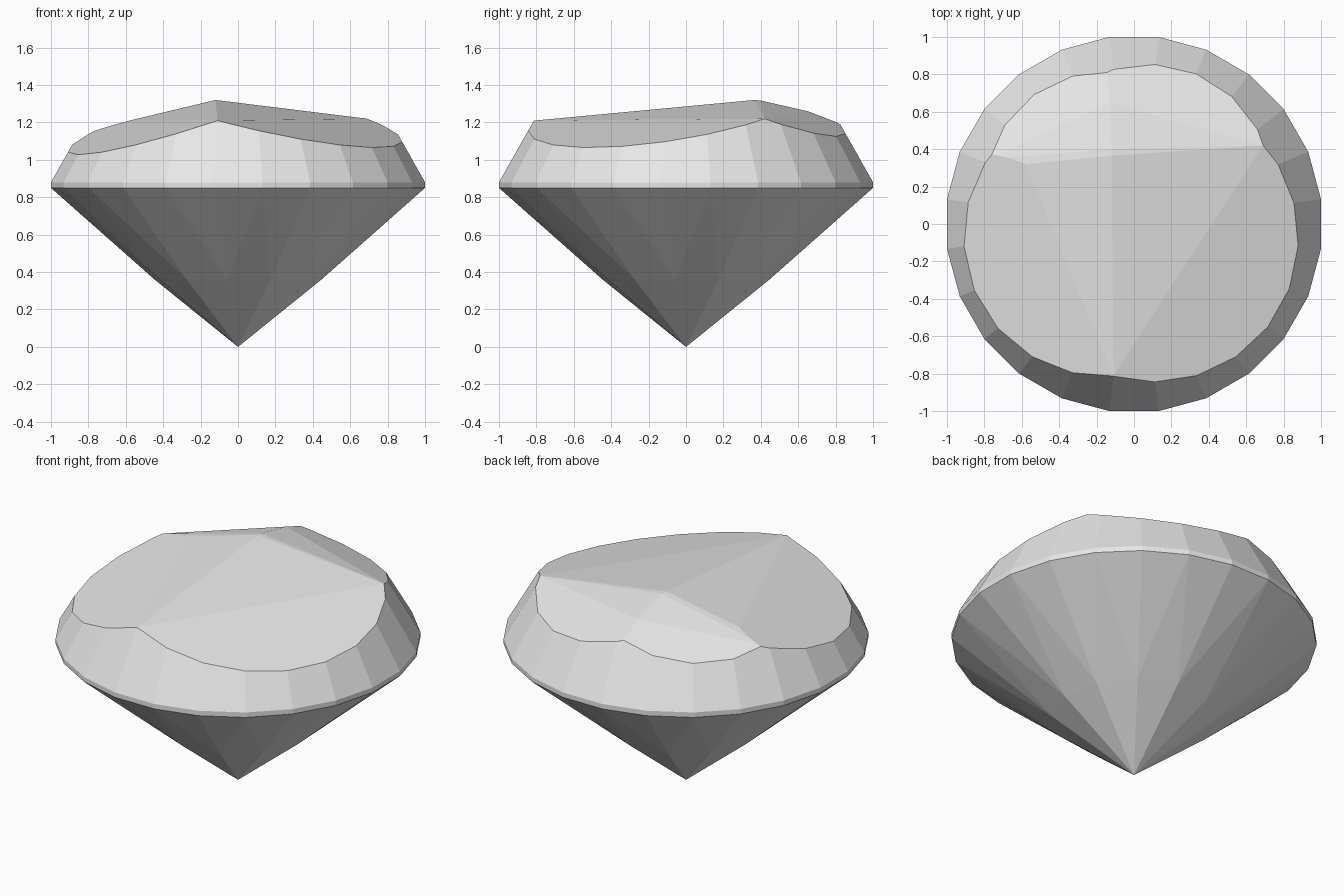
import bpy
import bmesh
from math import cos, sin, radians
from mathutils import Vector

cube = bpy.data.objects.get("Cube")
if cube:
    bpy.data.objects.remove(cube, do_unlink=True)

SIDES = 24
RADIUS = 1 / cos(radians(7.5))
GIRDLE_LOW, GIRDLE_HIGH = 0.85, 0.88
CROWN_TOP, CROWN_SLOPE = 1.42, 0.57


def add_ring(bm, radius, z, start=0, step=1):
    """Place ring vertices at the stone's facet corners."""
    for k in range(start, SIDES, step):
        a = radians(7.5 + 15 * k)
        bm.verts.new((radius * cos(a), radius * sin(a), z))


def cut_facet(bm, a, b, c):
    """Slice away everything above the plane through three points, then cap it."""
    a, b, c = Vector(a), Vector(b), Vector(c)
    normal = (b - a).cross(c - a).normalized()
    if normal.z < 0:
        normal.negate()
    bmesh.ops.bisect_plane(bm, geom=bm.verts[:] + bm.edges[:] + bm.faces[:],
                           dist=1e-5, plane_co=a, plane_no=normal, clear_outer=True)
    bmesh.ops.remove_doubles(bm, verts=bm.verts[:], dist=1e-4)
    rim = [e for e in bm.edges if e.is_boundary]
    if rim:
        bmesh.ops.holes_fill(bm, edges=rim, sides=0)


# Rough stone: pointed base, lower facet ring, girdle band and crown
bm = bmesh.new()
bm.verts.new((0, 0, 0))
add_ring(bm, 0.45, 0.36, start=1, step=2)
add_ring(bm, RADIUS, GIRDLE_LOW)
add_ring(bm, RADIUS, GIRDLE_HIGH)
add_ring(bm, RADIUS - CROWN_SLOPE * (CROWN_TOP - GIRDLE_HIGH), CROWN_TOP)
hull = bmesh.ops.convex_hull(bm, input=bm.verts[:])
bmesh.ops.dissolve_limit(bm, angle_limit=radians(0.2), verts=bm.verts[:], edges=bm.edges[:])

# Corner points of the uneven top
front = (-0.11, -0.81, 1.21)
right_corner = (0.69, 0.42, 1.22)
left_corner = (-0.58, 0.32, 1.21)
peak = (-0.12, 0.365, 1.32)
peak_back = (-0.12, 0.40, 1.317)
back_ridge = (-0.13, 0.65, 1.26)

facets = [
    (front, right_corner, (0.83, -0.345, 1.072)),
    (front, left_corner, (-0.855, -0.355, 1.027)),
    (front, right_corner, peak),
    (front, left_corner, peak),
    (peak, right_corner, peak_back),
    (peak, left_corner, peak_back),
    (peak_back, right_corner, back_ridge),
    (peak_back, back_ridge, (-0.77, 0.36, 1.158)),
    (back_ridge, right_corner, (0.34, 0.80, 1.125)),
    (back_ridge, (-0.33, 0.79, 1.147), (-0.69, 0.53, 1.123)),
]
for points in facets:
    cut_facet(bm, *points)

bmesh.ops.recalc_face_normals(bm, faces=bm.faces[:])
mesh = bpy.data.meshes.new("cut_gemstone")
bm.to_mesh(mesh)
bm.free()
gem = bpy.data.objects.new("cut_gemstone", mesh)
bpy.context.collection.objects.link(gem)

# Pale grey stone
stone = bpy.data.materials.new("pale_grey")
stone.use_nodes = True
colour = (0.8, 0.8, 0.8, 1)
stone.diffuse_color = colour
stone.node_tree.nodes["Principled BSDF"].inputs["Base Color"].default_value = colour
mesh.materials.append(stone)
